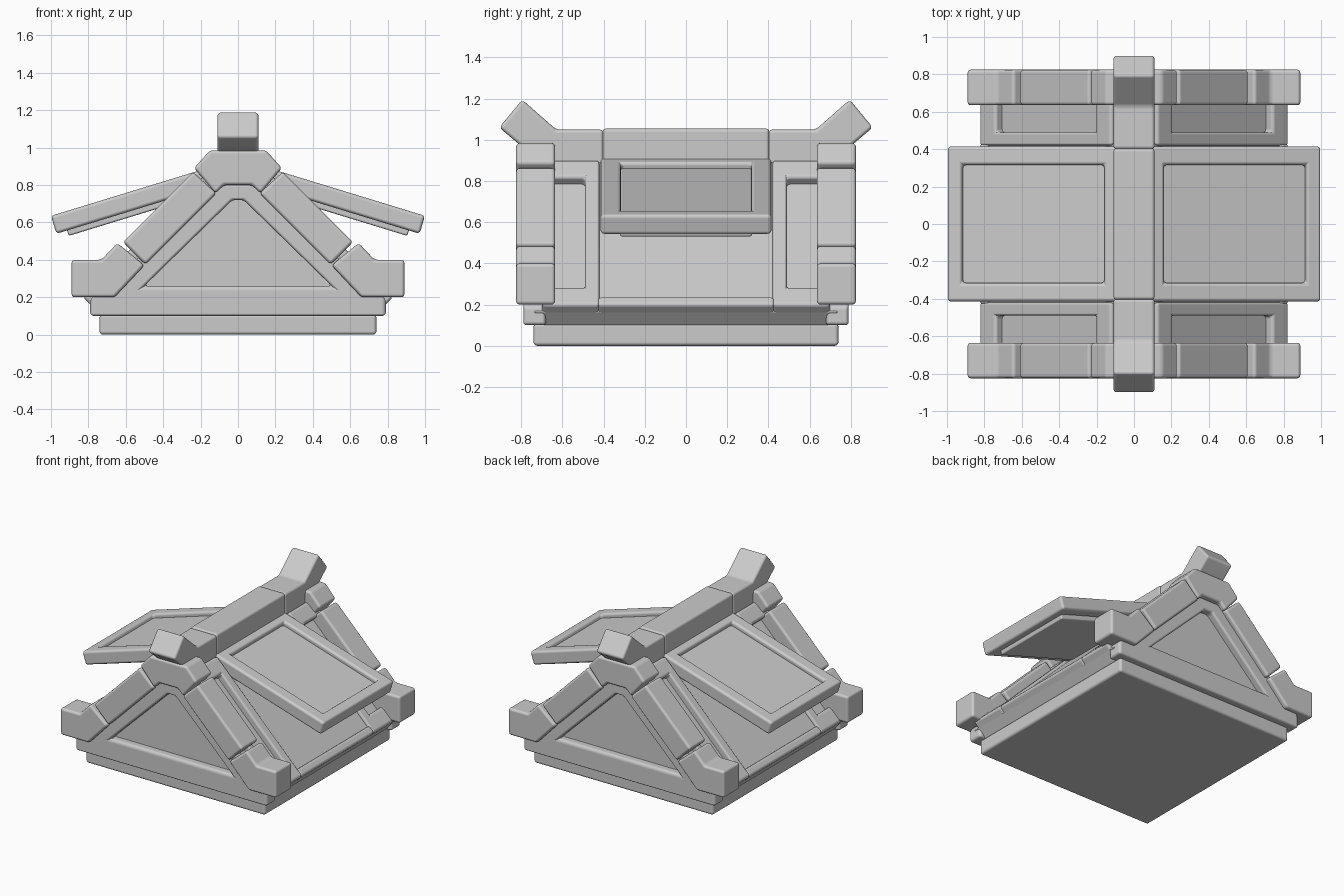
import bpy, bmesh, math
from mathutils import Matrix, Vector

cube = bpy.data.objects.get("Cube")
if cube:
    bpy.data.objects.remove(cube, do_unlink=True)

GREY = (0.6, 0.6, 0.6, 1)
stone = bpy.data.materials.new("plain_grey")
stone.use_nodes = True
stone.diffuse_color = GREY
stone.node_tree.nodes["Principled BSDF"].inputs["Base Color"].default_value = GREY


def plane(u, v, origin=(0, 0, 0)):
    """Matrix for a drawing plane with axes u, v and normal u x v."""
    u, v = Vector(u), Vector(v)
    m = Matrix((u, v, u.cross(v))).transposed().to_4x4()
    m.translation = Vector(origin)
    return m


def slope(angle, origin):
    """Plane lying on the left roof side: u is y, v runs up the slope."""
    a = math.radians(angle)
    return plane((0, 1, 0), (-math.cos(a), 0, math.sin(a)), origin)


def rect(u0, u1, v0, v1):
    return [(u0, v0), (u1, v0), (u1, v1), (u0, v1)]


def solid(name, outline, w0, w1, m, hole=None, bevel=0.018, mirror=(False, False)):
    """Extrude an outline, with an optional matching hole, from w0 to w1."""
    bm = bmesh.new()

    def loop(points, w):
        return [bm.verts.new(m @ Vector((u, v, w))) for u, v in points]

    a, b = loop(outline, w0), loop(outline, w1)
    n = len(outline)
    if hole:
        c, d = loop(hole, w0), loop(hole, w1)
        rings = [(a, b), (b, d), (d, c), (c, a)]
    else:
        rings = [(a, b)]
        bm.faces.new(a)
        bm.faces.new(b)
    for p, q in rings:
        for i in range(n):
            j = (i + 1) % n
            bm.faces.new((p[i], p[j], q[j], q[i]))
    bmesh.ops.recalc_face_normals(bm, faces=bm.faces)
    for f in bm.faces:
        f.smooth = True
    mesh = bpy.data.meshes.new(name)
    bm.to_mesh(mesh)
    bm.free()
    mesh.materials.append(stone)
    ob = bpy.data.objects.new(name, mesh)
    bpy.context.collection.objects.link(ob)
    mod = ob.modifiers.new("soft_edges", "BEVEL")
    mod.width, mod.segments = bevel, 3
    mod.limit_method, mod.angle_limit = "ANGLE", math.radians(20)
    mod.use_clamp_overlap = False
    mod.harden_normals = True
    if any(mirror):
        mod = ob.modifiers.new("mirror", "MIRROR")
        mod.use_axis = (mirror[0], mirror[1], False)
        mod.use_mirror_merge = False
    return ob


X, Y, XY = (True, False), (False, True), (True, True)
FLAT = plane((1, 0, 0), (0, 1, 0))
BACK = plane((-1, 0, 0), (0, 0, 1))    # normal +y
SIDE = plane((0, 1, 0), (0, 0, 1))     # normal +x

# Base slab and the solid core of the roof
solid("base_slab", rect(-.74, .74, -.74, .74), 0, .11, FLAT)
solid("roof_core", [(-.74, .1), (.74, .1), (.795, .165), (0, .96), (-.795, .165)],
      -.735, .735, BACK, bevel=.005)

# Triangular gable frames
solid("gable_frame",
      [(-.79, .1), (.79, .1), (.79, .19), (.08, .8), (-.08, .8), (-.79, .19)],
      .68, .79, BACK,
      hole=[(-.5, .26), (.5, .26), (.46, .3), (.03, .72), (-.03, .72), (-.46, .3)],
      mirror=Y)

# Roof sides: framed recesses at the ends, a shallow panel in the middle
roof = slope(45, (.83, 0, .2))
solid("roof_end_frame", rect(.42, .7, 0, 1), -.125, 0, roof,
      hole=rect(.49, .65, .127, .877), mirror=XY)
solid("roof_eave_bar", rect(-.43, .43, 0, .06), -.125, 0, roof, mirror=X)
solid("roof_middle_panel", rect(-.43, .43, .04, 1), -.12, -.02, roof,
      bevel=.008, mirror=X)

# Gable beams: foot, sloping bar and cap
solid("beam_foot", [(-.89, .2), (-.89, .4), (-.73, .4), (-.645, .49), (-.5, .37), (-.66, .2)],
      .635, .825, BACK, mirror=XY)
solid("beam_bar", [(-.615, .495), (-.24, .87), (-.115, .755), (-.495, .375)],
      .635, .825, BACK, mirror=XY)
solid("beam_cap", [(-.15, .985), (.15, .985), (.235, .89), (.12, .755), (.075, .8),
                   (-.075, .8), (-.12, .755), (-.235, .89)],
      .635, .825, BACK, mirror=Y)

# Ridge beam with upturned ends
solid("ridge_beam", rect(-.405, .405, .82, 1.055), -.11, .11, SIDE)
solid("ridge_end", [(.4, .82), (.4, 1.05), (.63, 1.05), (.795, 1.195), (.907, 1.06),
                    (.8, .97), (.64, .87), (.6, .82)],
      -.11, .11, SIDE, mirror=Y)

# Side awnings: raised rim and sunken panel
awning = slope(17, (1, 0, .635))
solid("awning_rim", rect(-.415, .415, 0, .96), -.1, 0, awning,
      hole=rect(-.315, .315, .08, .875), mirror=X)
solid("awning_panel", rect(-.32, .32, .06, .9), -.13, -.03, awning,
      bevel=.01, mirror=X)
